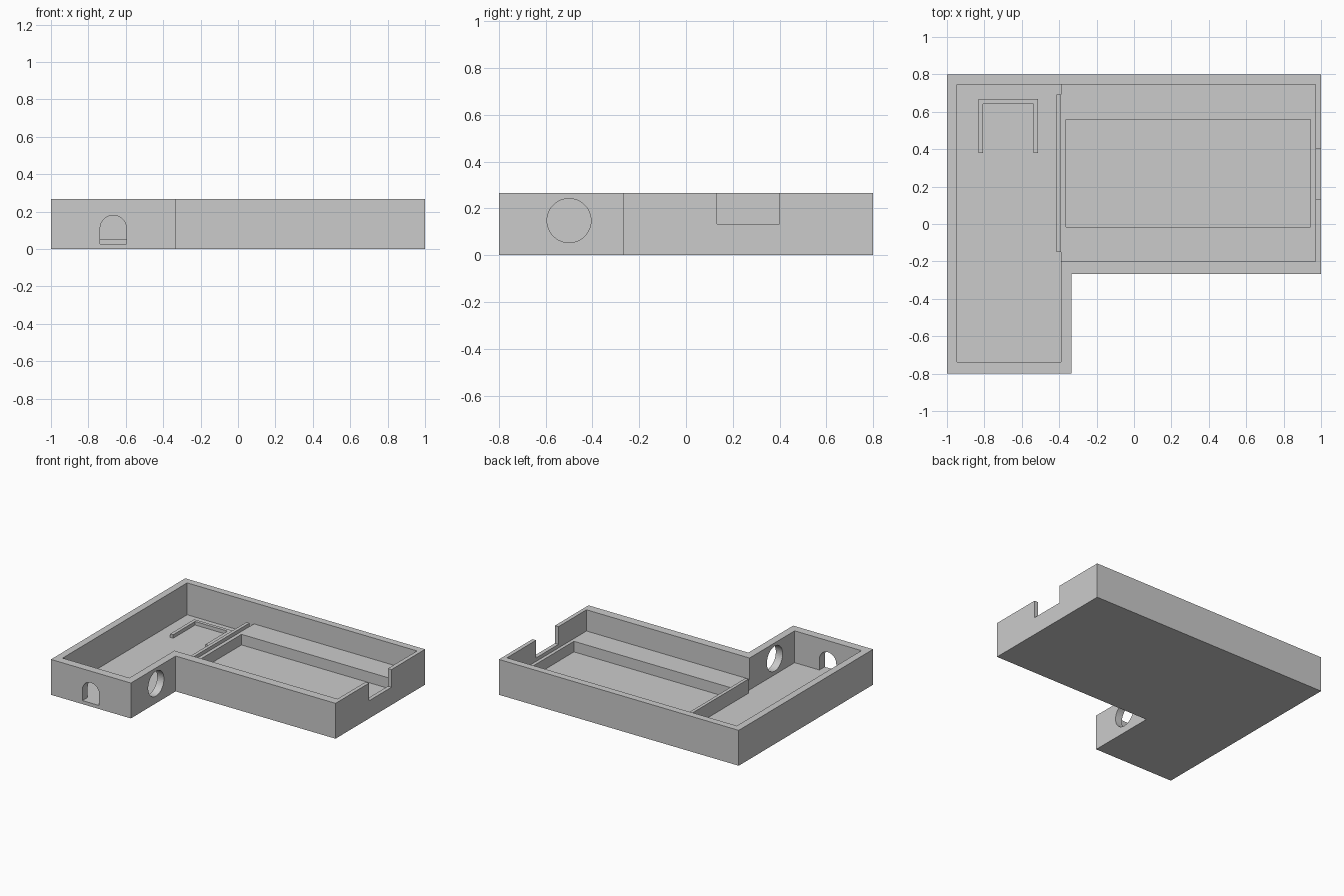
import bpy, bmesh, math

cube = bpy.data.objects.get("Cube")
if cube:
    bpy.data.objects.remove(cube, do_unlink=True)

U = 2 / 150            # one design unit
HEIGHT = 20 * U
FLOOR = 2 * U
DECK = 8 * U
OVER = HEIGHT + 0.1    # cutter tops stand clear of the rim

grey = bpy.data.materials.new("plain grey")
grey.use_nodes = True
colour = (0.6, 0.6, 0.6, 1)
grey.diffuse_color = colour
grey.node_tree.nodes["Principled BSDF"].inputs["Base Color"].default_value = colour


def prism(name, outline, direction):
    """Extrude a planar outline along a direction into a closed solid."""
    bm = bmesh.new()
    face = bm.faces.new([bm.verts.new(p) for p in outline])
    new = bmesh.ops.extrude_face_region(bm, geom=[face])["geom"]
    bmesh.ops.translate(bm, vec=direction,
                        verts=[v for v in new if isinstance(v, bmesh.types.BMVert)])
    bmesh.ops.recalc_face_normals(bm, faces=bm.faces)
    mesh = bpy.data.meshes.new(name)
    bm.to_mesh(mesh)
    bm.free()
    mesh.materials.append(grey)
    obj = bpy.data.objects.new(name, mesh)
    bpy.context.collection.objects.link(obj)
    return obj


def flat(name, points, z0, z1):
    return prism(name, [(x, y, z0) for x, y in points], (0, 0, z1 - z0))


def box(name, x0, x1, y0, y1, z0, z1):
    return flat(name, [(x0, y0), (x1, y0), (x1, y1), (x0, y1)], z0, z1)


def cut(target, cutter):
    cutter.hide_render = True
    mod = target.modifiers.new("cut", "BOOLEAN")
    mod.operation, mod.solver, mod.object = "DIFFERENCE", "EXACT", cutter
    bpy.context.view_layer.objects.active = target
    bpy.ops.object.modifier_apply(modifier=mod.name)
    bpy.data.objects.remove(cutter, do_unlink=True)


# L-shaped tray body
notch_x, notch_y = -25 * U, -20 * U
tray = flat("tray_body", [(-1, -0.8), (notch_x, -0.8), (notch_x, notch_y),
                          (1, notch_y), (1, 0.8), (-1, 0.8)], 0, HEIGHT)

# Long room, raised deck room, sunken basin and rim notch
room_edge = -0.39
cut(tray, box("long_room", -0.947, room_edge, -0.737, 0.747, FLOOR, OVER))
cut(tray, box("deck_room", -0.6, 0.97, -0.2, 0.747, DECK, OVER))
cut(tray, box("basin", -0.363, 0.945, -0.015, 0.56, FLOOR, OVER))
cut(tray, box("rim_notch", 0.9, 1.1, 10 * U, 30 * U, 10 * U, OVER))

# Arched doorway through the front wall
door_x, door_r, spring = -0.667, 0.07, 0.11
arch = [(door_x - door_r, -0.9, FLOOR), (door_x + door_r, -0.9, FLOOR)]
for i in range(25):
    a = math.pi * i / 24
    arch.append((door_x + door_r * math.cos(a), -0.9, spring + door_r * math.sin(a)))
cut(tray, prism("doorway", arch, (0, 0.3, 0)))

# Round opening through the side wall of the long room
ring = []
for i in range(48):
    a = math.tau * i / 48
    ring.append((-0.5, -0.5 + 0.094 * math.cos(a), 0.148 + 0.094 * math.sin(a)))
cut(tray, prism("round_opening", ring, (0.3, 0, 0)))

# Low divider standing against the deck
box("divider", -0.415, room_edge, -0.15, 0.693, FLOOR - 0.005, 10 * U)

# Low U-shaped kerb on the long room floor
x0, x1, y0, y1, t = -0.832, -0.512, 0.38, 0.667, 0.025
flat("kerb", [(x0, y0), (x0 + t, y0), (x0 + t, y1 - t), (x1 - t, y1 - t),
              (x1 - t, y0), (x1, y0), (x1, y1), (x0, y1)], FLOOR - 0.005, 4 * U)
